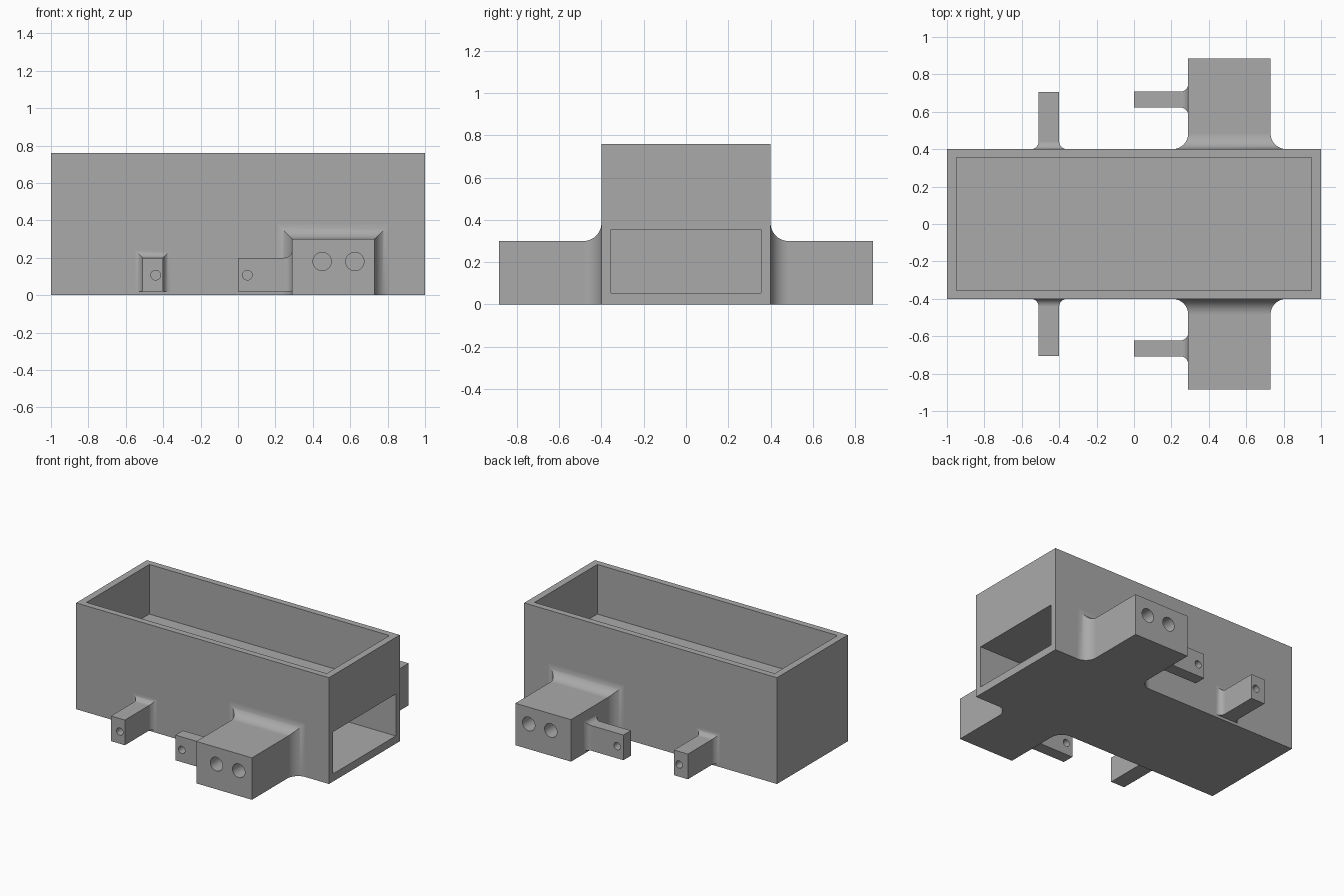
import bpy, bmesh
from math import sin, cos, pi
from mathutils import Vector

old = bpy.data.objects.get("Cube")
if old:
    bpy.data.objects.remove(old, do_unlink=True)

grey = bpy.data.materials.new("plain grey")
grey.use_nodes = True
GREY = (0.4, 0.4, 0.4, 1)
grey.diffuse_color = GREY
grey.node_tree.nodes["Principled BSDF"].inputs["Base Color"].default_value = GREY


def make_object(name, bm):
    bmesh.ops.recalc_face_normals(bm, faces=bm.faces)
    mesh = bpy.data.meshes.new(name)
    bm.to_mesh(mesh)
    bm.free()
    mesh.materials.append(grey)
    obj = bpy.data.objects.new(name, mesh)
    bpy.context.collection.objects.link(obj)
    return obj


def box(name, low, high):
    bm = bmesh.new()
    bmesh.ops.create_cube(bm, size=1)
    low, high = Vector(low), Vector(high)
    for v in bm.verts:
        v.co = (low + high) / 2 + v.co * (high - low)
    return make_object(name, bm)


def bracket(name, root, out, width, height, length, radius):
    """Bar leaving a wall at root, flared by a fillet on its sides and top."""
    root, out = Vector(root), Vector(out)
    side = out.cross(Vector((0, 0, 1)))
    steps = 12
    rings = [(-0.02, radius)]
    for i in range(steps + 1):
        t = pi / 2 * (1 - i / steps)
        rings.append((radius * (1 - sin(t)), radius * (1 - cos(t))))
    rings.append((length, 0))
    bm = bmesh.new()
    loops = []
    for d, flare in rings:
        half, top = width / 2 + flare, height + flare
        loops.append([bm.verts.new(root + out * d + side * s + Vector((0, 0, z)))
                      for s, z in ((-half, 0), (half, 0), (half, top), (-half, top))])
    for a, b in zip(loops, loops[1:]):
        for i in range(4):
            j = (i + 1) % 4
            bm.faces.new((a[i], a[j], b[j], b[i]))
    bm.faces.new(loops[0])
    bm.faces.new(loops[-1])
    return make_object(name, bm)


def hole(name, x, z, y0, y1, radius):
    """Round cutter running along y."""
    bpy.ops.mesh.primitive_cylinder_add(vertices=32, radius=radius, depth=abs(y1 - y0),
                                        location=(x, (y0 + y1) / 2, z),
                                        rotation=(pi / 2, 0, 0))
    obj = bpy.context.object
    obj.name = name
    obj.data.materials.append(grey)
    return obj


def combine(body, tool, operation):
    tool.hide_render = True
    mod = body.modifiers.new(tool.name, 'BOOLEAN')
    mod.operation, mod.solver, mod.object = operation, 'EXACT', tool
    bpy.context.view_layer.objects.active = body
    bpy.ops.object.modifier_apply(modifier=mod.name)
    bpy.data.objects.remove(tool, do_unlink=True)


# Main box
housing = box("housing", (-1, -0.4, 0), (1, 0.4, 0.76))

# Mounting blocks, rear lugs and side tabs on both long sides
for s in (-1, 1):
    combine(housing, bracket("mounting_block", (0.51, s * 0.4, 0), (0, s, 0),
                             0.44, 0.3, 0.485, 0.085), 'UNION')
    combine(housing, bracket("small_lug", (-0.455, s * 0.4, 0.02), (0, s, 0),
                             0.11, 0.18, 0.307, 0.042), 'UNION')
    combine(housing, bracket("side_tab", (0.29, s * 0.665, 0.02), (-1, 0, 0),
                             0.085, 0.18, 0.29, 0.042), 'UNION')

# Open tray above, drawer slot opening at the right end below
combine(housing, box("tray_cutter", (-0.95, -0.355, 0.405), (0.95, 0.355, 0.9)), 'DIFFERENCE')
combine(housing, box("slot_cutter", (-0.95, -0.355, 0.055), (1.1, 0.355, 0.355)), 'DIFFERENCE')

# Screw holes
for s in (-1, 1):
    for x in (0.45, 0.625):
        combine(housing, hole("block_hole", x, 0.18, s * 0.5, s * 0.95, 0.049), 'DIFFERENCE')
    combine(housing, hole("lug_hole", -0.44, 0.107, s * 0.45, s * 0.8, 0.026), 'DIFFERENCE')
    combine(housing, hole("tab_hole", 0.05, 0.107, s * 0.58, s * 0.75, 0.026), 'DIFFERENCE')

# Smooth fillets and bores, crisp edges elsewhere
bpy.ops.object.select_all(action='DESELECT')
housing.select_set(True)
bpy.context.view_layer.objects.active = housing
bpy.ops.object.shade_smooth_by_angle(angle=pi / 6)
weighted = housing.modifiers.new("flat_face_normals", 'WEIGHTED_NORMAL')
weighted.keep_sharp = True
